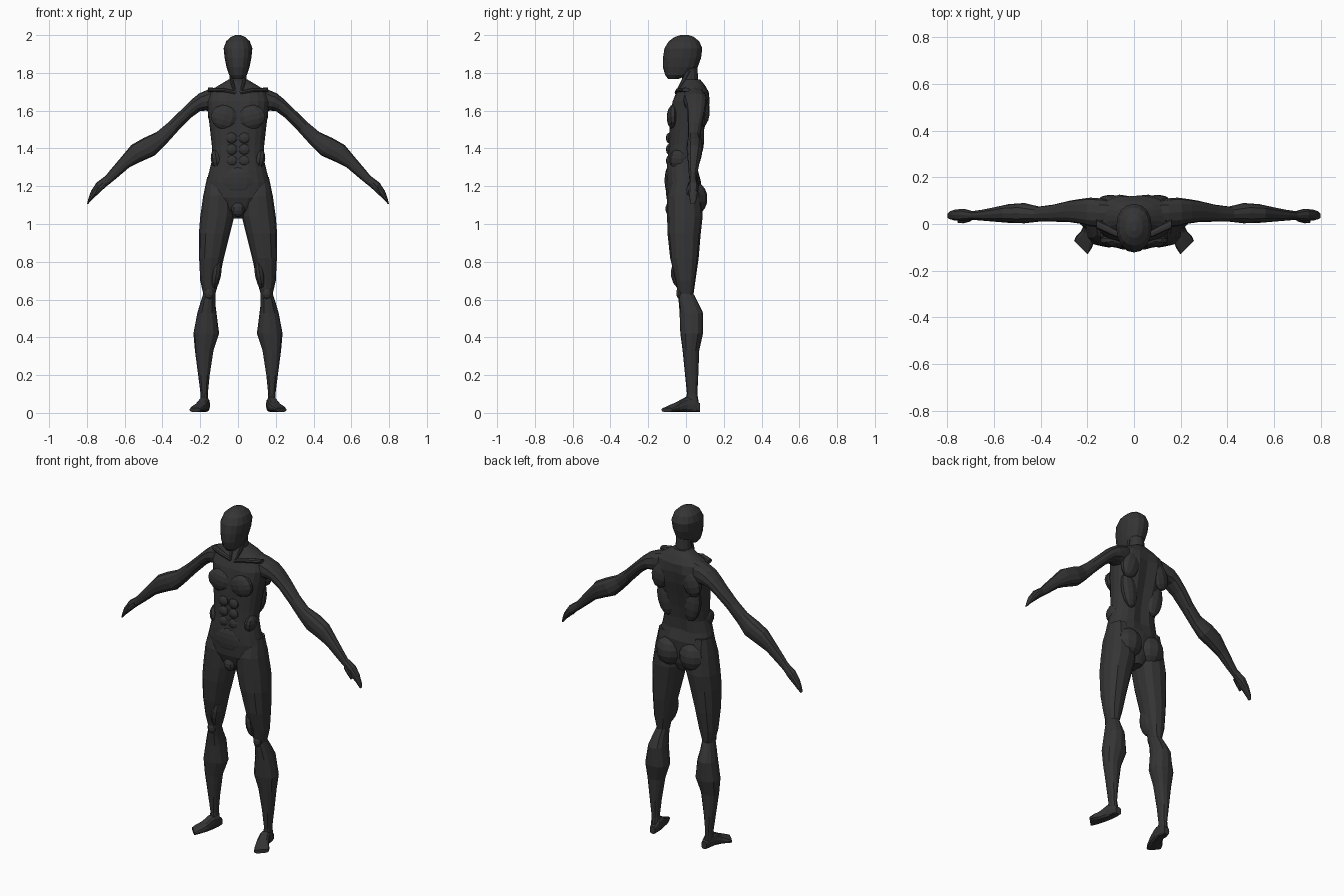
import bpy, bmesh, math
from mathutils import Vector

skin = bpy.data.materials.new("charcoal")
skin.diffuse_color = (0.035, 0.035, 0.035, 1)


def finish(bm, name, mirror):
    bmesh.ops.recalc_face_normals(bm, faces=bm.faces)
    mesh = bpy.data.meshes.new(name)
    bm.to_mesh(mesh)
    bm.free()
    mesh.materials.append(skin)
    obj = bpy.data.objects.new(name, mesh)
    bpy.context.collection.objects.link(obj)
    if mirror:
        obj.modifiers.new("mirror", "MIRROR").use_axis = (True, False, False)
    return obj


def loft(name, rings, sides=12, power=0.85, mirror=True, tweak=None):
    """Skin through rings given as (centre, half axis u, half axis v)."""
    bm = bmesh.new()
    loops = []
    for c, u, v in rings:
        loop = []
        for i in range(sides):
            a = 2 * math.pi * i / sides
            ca = math.copysign(abs(math.cos(a)) ** power, math.cos(a))
            sa = math.copysign(abs(math.sin(a)) ** power, math.sin(a))
            p = c + u * ca + v * sa
            loop.append(bm.verts.new(tweak(p) if tweak else p))
        loops.append(loop)
    for lo, hi in zip(loops, loops[1:]):
        for i in range(sides):
            j = (i + 1) % sides
            bm.faces.new((lo[i], lo[j], hi[j], hi[i]))
    bm.faces.new(loops[0][::-1])
    bm.faces.new(loops[-1])
    return finish(bm, name, mirror)


def span(ax, az, bx, bz, y0, y1):
    """Ring spanning two points in the x-z plane and a range in y."""
    a, b = Vector((ax, 0, az)), Vector((bx, 0, bz))
    return ((a + b) / 2 + Vector((0, (y0 + y1) / 2, 0)), (b - a) / 2,
            Vector((0, (y1 - y0) / 2, 0)))


def level(z, x0, x1, y0, y1):
    return span(x0, z, x1, z, y0, y1)


def muscle(name, centre, radii, tilt=0, mirror=True):
    bm = bmesh.new()
    bmesh.ops.create_uvsphere(bm, u_segments=10, v_segments=7, radius=1)
    c, s = math.cos(tilt), math.sin(tilt)
    for v in bm.verts:
        x, y, z = (v.co[i] * radii[i] for i in range(3))
        v.co = Vector((x * c - z * s, y, x * s + z * c)) + Vector(centre)
    return finish(bm, name, mirror)


# Torso with spine and breastbone grooves
def grooves(p):
    if abs(p.x) < 0.002 and 1.27 < p.z < 1.69:
        p.y += -0.014 if p.y > 0 else 0.008
    return p


torso = [(1.03, .03, -.05, .05), (1.08, .09, -.085, .07), (1.14, .155, -.104, .075),
         (1.22, .168, -.108, .08), (1.28, .152, -.106, .068), (1.35, .135, -.1, .07),
         (1.42, .139, -.094, .082), (1.5, .148, -.092, .1), (1.58, .158, -.088, .12),
         (1.65, .168, -.075, .13), (1.7, .155, -.05, .12), (1.735, .1, -.025, .1),
         (1.765, .05, -.012, .075)]
loft("torso", [level(z, -w, w, a, b) for z, w, a, b in torso], 20, .85, False, grooves)

# Neck and head
neck = [(1.7, .065, -.035, .1), (1.755, .045, -.02, .065), (1.83, .045, -.02, .06)]
loft("neck", [level(z, -w, w, a, b) for z, w, a, b in neck], 12, 1, False)
head = [(1.768, .026, -.095, -.04), (1.79, .048, -.111, .02), (1.83, .061, -.122, .062),
        (1.88, .071, -.122, .08), (1.93, .076, -.114, .086), (1.967, .063, -.092, .07),
        (1.99, .038, -.06, .042), (2.0, .013, -.03, .015)]
loft("head", [level(z, -w, w, a, b) for z, w, a, b in head], 16, .9, False)

# Arm from shoulder to fingertips
arm = [(.07, 1.735, .09, 1.58, 0, .1), (.15, 1.715, .145, 1.595, -.015, .11),
       (.205, 1.692, .17, 1.6, -.01, .113), (.25, 1.655, .2, 1.598, 0, .108),
       (.3, 1.605, .25, 1.562, .008, .1), (.37, 1.537, .32, 1.49, .01, .083),
       (.43, 1.487, .385, 1.418, .01, .075), (.5, 1.455, .44, 1.363, .003, .09),
       (.565, 1.418, .51, 1.332, .005, .085), (.62, 1.352, .575, 1.3, .01, .072),
       (.675, 1.287, .64, 1.245, .015, .06), (.705, 1.25, .685, 1.208, .018, .055)]
loft("arm", [span(*r) for r in arm])
hand = [(.695, 1.26, .675, 1.218, .02, .053), (.75, 1.218, .718, 1.18, .012, .066),
        (.778, 1.175, .75, 1.15, .014, .062), (.793, 1.132, .78, 1.122, .02, .055),
        (.8, 1.105, .794, 1.105, .025, .045)]
loft("hand", [span(*r) for r in hand], 10)
thumb = [(.71, 1.225, .695, 1.2, .01, .04), (.74, 1.195, .722, 1.178, .003, .025),
         (.757, 1.158, .747, 1.152, .004, .018)]
loft("thumb", [span(*r) for r in thumb], 8)

# Leg from hip to ankle
leg = [(1.25, .06, .163, -.07, .06), (1.15, .02, .184, -.1, .08), (1.04, .02, .2, -.1, .088),
       (.95, .042, .207, -.098, .078), (.82, .075, .206, -.084, .067),
       (.7, .1, .2, -.055, .05), (.63, .12, .184, -.042, .04), (.58, .12, .2, -.038, .066),
       (.53, .114, .215, -.034, .09), (.42, .1, .236, -.03, .09),
       (.33, .13, .228, -.018, .07), (.2, .15, .211, -.005, .065),
       (.1, .16, .198, .005, .06), (.05, .155, .2, -.008, .068), (.012, .155, .197, -.01, .07)]
loft("leg", [level(*r) for r in leg])

# Foot, turned outward with slanted toes: x, y, half width, height, turn in degrees
foot = [(.172, .074, .018, .045, 0), (.174, .04, .026, .075, 5), (.18, 0, .029, .08, 15),
        (.195, -.045, .035, .053, 25), (.214, -.077, .042, .036, 38),
        (.228, -.101, .041, .022, 45)]
rings = []
for x, y, w, h, turn in foot:
    t = math.radians(turn)
    rings.append((Vector((x, y, h / 2 + .005)),
                  Vector((math.cos(t), math.sin(t), 0)) * w, Vector((0, 0, h / 2))))
loft("foot", rings, 12, .7)

# Surface muscles
muscle("chest_muscle", (.073, -.07, 1.565), (.074, .032, .065), .25)
for i in range(3):
    muscle(f"belly_muscle_{i + 1}", (.034, -.088, 1.455 - .06 * i), (.032, .018, .029))
muscle("lower_belly", (0, -.095, 1.23), (.085, .018, .07), 0, False)
muscle("groin", (0, -.075, 1.08), (.036, .034, .042), 0, False)
muscle("side_waist", (.115, -.04, 1.34), (.03, .05, .055), -.15)
muscle("buttock", (.077, .05, 1.135), (.08, .064, .085))
muscle("shoulder_blade", (.1, .09, 1.6), (.06, .036, .085), .3)
muscle("back_muscle", (.09, .065, 1.46), (.052, .032, .11), -.15)
muscle("kneecap", (.153, -.03, .635), (.026, .022, .034))
muscle("inner_thigh", (.115, -.025, .74), (.028, .055, .085), .15)

# Collarbone and neck cords
loft("collarbone", [span(.012, 1.705, .014, 1.685, -.06, -.03),
                    span(.08, 1.72, .08, 1.698, -.055, -.02),
                    span(.16, 1.722, .16, 1.70, -.02, .02)], 8)
loft("neck_cord", [level(1.695, .006, .022, -.058, -.035),
                   level(1.75, .022, .04, -.03, -.005),
                   level(1.81, .035, .05, 0, .025)], 8)
